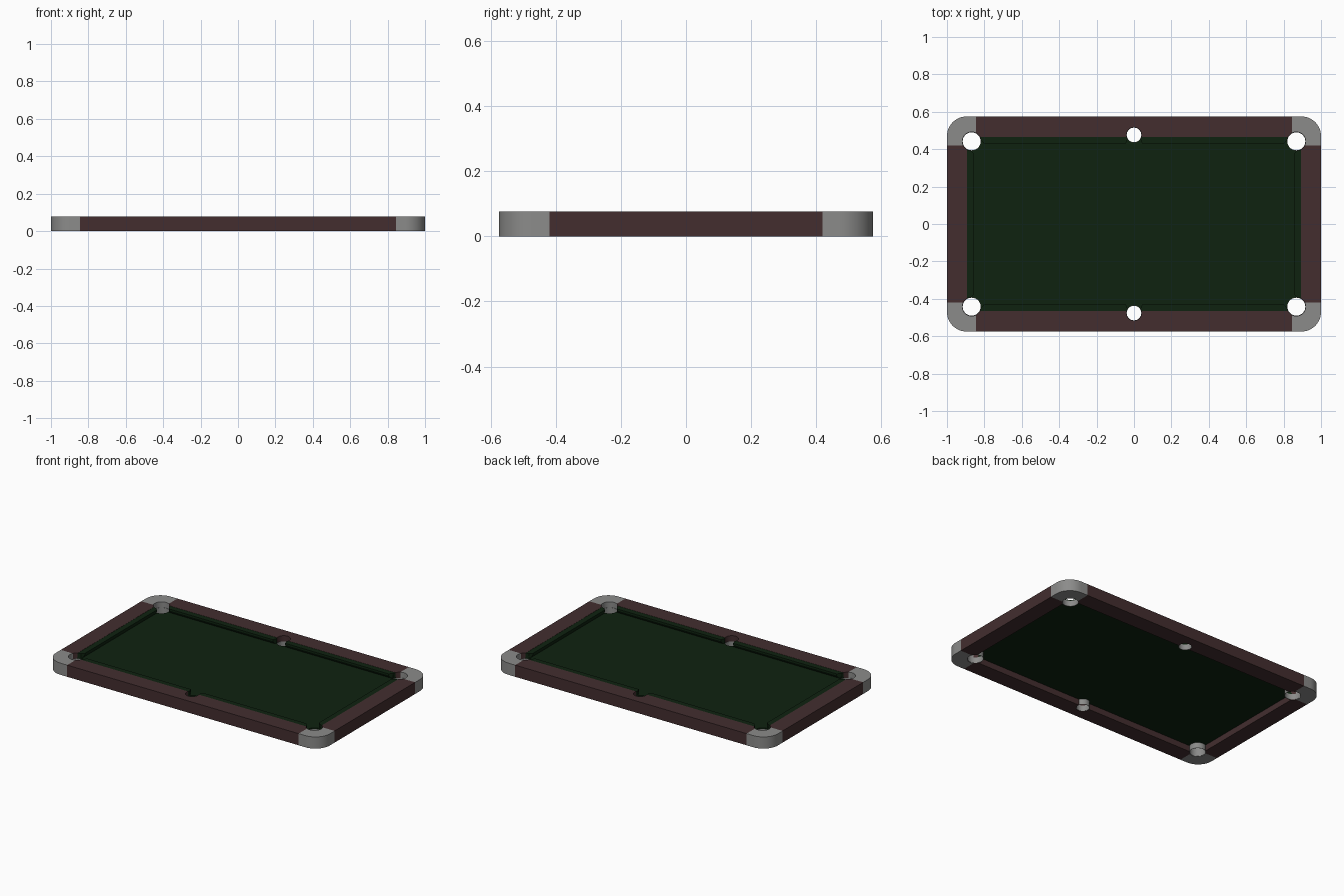
import bpy, bmesh, math

if "Cube" in bpy.data.objects:
    bpy.data.objects.remove(bpy.data.objects["Cube"])

H = 0.077               # total height
BED_TOP, BED_BOT = 0.047, 0.040
X, Y = 1.0, 0.575       # outer half sizes
CX, CY = 0.845, 0.42    # where corner caps meet the rails
IX, IY = 0.892, 0.465   # inner rail edges
NX, NY = 0.855, 0.428   # cushion noses
POCKETS = [(sx * 0.868, sy * 0.442, 0.05) for sx in (-1, 1) for sy in (-1, 1)]
POCKETS += [(0, sy * 0.476, 0.041) for sy in (-1, 1)]


def material(name, rgb):
    m = bpy.data.materials.new(name)
    m.diffuse_color = (*rgb, 1)
    m.use_nodes = True
    m.node_tree.nodes["Principled BSDF"].inputs["Base Color"].default_value = m.diffuse_color
    return m


WOOD = material("dark wood", (0.056, 0.027, 0.028))
METAL = material("grey metal", (0.26, 0.26, 0.255))
CLOTH = material("green cloth", (0.0045, 0.0165, 0.005))


def finish(name, bm, mat):
    bmesh.ops.recalc_face_normals(bm, faces=bm.faces[:])
    me = bpy.data.meshes.new(name)
    bm.to_mesh(me)
    bm.free()
    ob = bpy.data.objects.new(name, me)
    bpy.context.collection.objects.link(ob)
    if mat:
        me.materials.append(mat)
    return ob


def loft(name, rings, mat):
    """Closed solid through a stack of equal-length (points, z) rings."""
    bm = bmesh.new()
    rows = [[bm.verts.new((x, y, z)) for x, y in pts] for pts, z in rings]
    n = len(rows[0])
    for a, b in zip(rows, rows[1:]):
        for i in range(n):
            j = (i + 1) % n
            bm.faces.new((a[i], a[j], b[j], b[i]))
    bm.faces.new(rows[0])
    bm.faces.new(rows[-1])
    return finish(name, bm, mat)


def box(name, x0, x1, y0, y1, z0, z1, mat):
    p = [(x0, y0), (x1, y0), (x1, y1), (x0, y1)]
    return loft(name, [(p, z0), (p, z1)], mat)


# pocket cutters
bm = bmesh.new()
for px, py, r in POCKETS:
    g = bmesh.ops.create_cone(bm, cap_ends=True, segments=32, radius1=r, radius2=r, depth=0.4)
    bmesh.ops.translate(bm, verts=g["verts"], vec=(px, py, 0))
cutter = finish("pocket_cutter", bm, None)
cutter.hide_render = True

parts = []
# playing bed
parts.append(box("bed", -IX - 0.004, IX + 0.004, -IY - 0.004, IY + 0.004, BED_BOT, BED_TOP, CLOTH))

for s in (-1, 1):
    tag = "right" if s > 0 else "left"
    fb = "back" if s > 0 else "front"
    # wooden rails
    parts.append(box("rail_" + fb, -CX, CX, *sorted((s * IY, s * Y)), 0, H, WOOD))
    parts.append(box("rail_" + tag, *sorted((s * IX, s * X)), -CY, CY, 0, H, WOOD))
    # short cushion, undercut below its nose, with mitred ends
    top = [(s * IX, -0.41), (s * NX, -0.375), (s * NX, 0.375), (s * IX, 0.41)]
    low = [(s * IX, -0.41), (s * (NX + 0.012), -0.385), (s * (NX + 0.012), 0.385), (s * IX, 0.41)]
    parts.append(loft("cushion_" + tag, [(low, BED_TOP - 0.002), (top, H - 0.012), (top, H - 0.001)], CLOTH))
    for t in (-1, 1):
        side = "right" if t > 0 else "left"
        # long cushions between side and corner pockets
        top = [(t * 0.03, s * IY), (t * 0.045, s * NY), (t * 0.8, s * NY), (t * 0.835, s * IY)]
        low = [(t * 0.03, s * IY), (t * 0.04, s * (NY + 0.012)), (t * 0.81, s * (NY + 0.012)), (t * 0.835, s * IY)]
        parts.append(loft(f"cushion_{fb}_{side}",
                          [(low, BED_TOP - 0.002), (top, H - 0.012), (top, H - 0.001)], CLOTH))
        # rounded corner caps
        r = 0.105
        arc = [(t * (X - r + r * math.cos(a)), s * (Y - r + r * math.sin(a)))
               for a in [i * math.pi / 24 for i in range(13)]]
        pts = [(t * CX, s * CY), (t * X, s * CY)] + arc + [(t * CX, s * Y)]
        parts.append(loft(f"corner_cap_{fb}_{side}", [(pts, 0), (pts, H)], METAL))

# cut the pockets through every part
for ob in parts:
    mod = ob.modifiers.new("pockets", "BOOLEAN")
    mod.operation = "DIFFERENCE"
    mod.solver = "EXACT"
    mod.object = cutter
dg = bpy.context.evaluated_depsgraph_get()
meshes = [bpy.data.meshes.new_from_object(ob.evaluated_get(dg)) for ob in parts]
for ob, me, in zip(parts, meshes):
    mat = ob.data.materials[0]
    ob.modifiers.clear()
    ob.data = me
    me.materials.clear()
    me.materials.append(mat)
    for p in me.polygons:
        p.material_index = 0
bpy.data.objects.remove(cutter)

# thin pocket sleeves under the bed
for i, (px, py, r) in enumerate(POCKETS):
    bm = bmesh.new()
    rings = []
    for rad, z in ((r, 0.002), (r, BED_BOT), (r - 0.002, BED_BOT), (r - 0.002, 0.002)):
        rings.append([bm.verts.new((px + rad * math.cos(k * math.tau / 32),
                                    py + rad * math.sin(k * math.tau / 32), z)) for k in range(32)])
    for a, b in zip(rings, rings[1:] + rings[:1]):
        for k in range(32):
            j = (k + 1) % 32
            bm.faces.new((a[k], a[j], b[j], b[k]))
    parts.append(finish(f"pocket_sleeve_{i + 1}", bm, METAL))

# smooth the curved walls, keep edges sharp
for ob in parts:
    ob.select_set(True)
bpy.context.view_layer.objects.active = parts[0]
bpy.ops.object.shade_smooth_by_angle(angle=math.radians(30))
